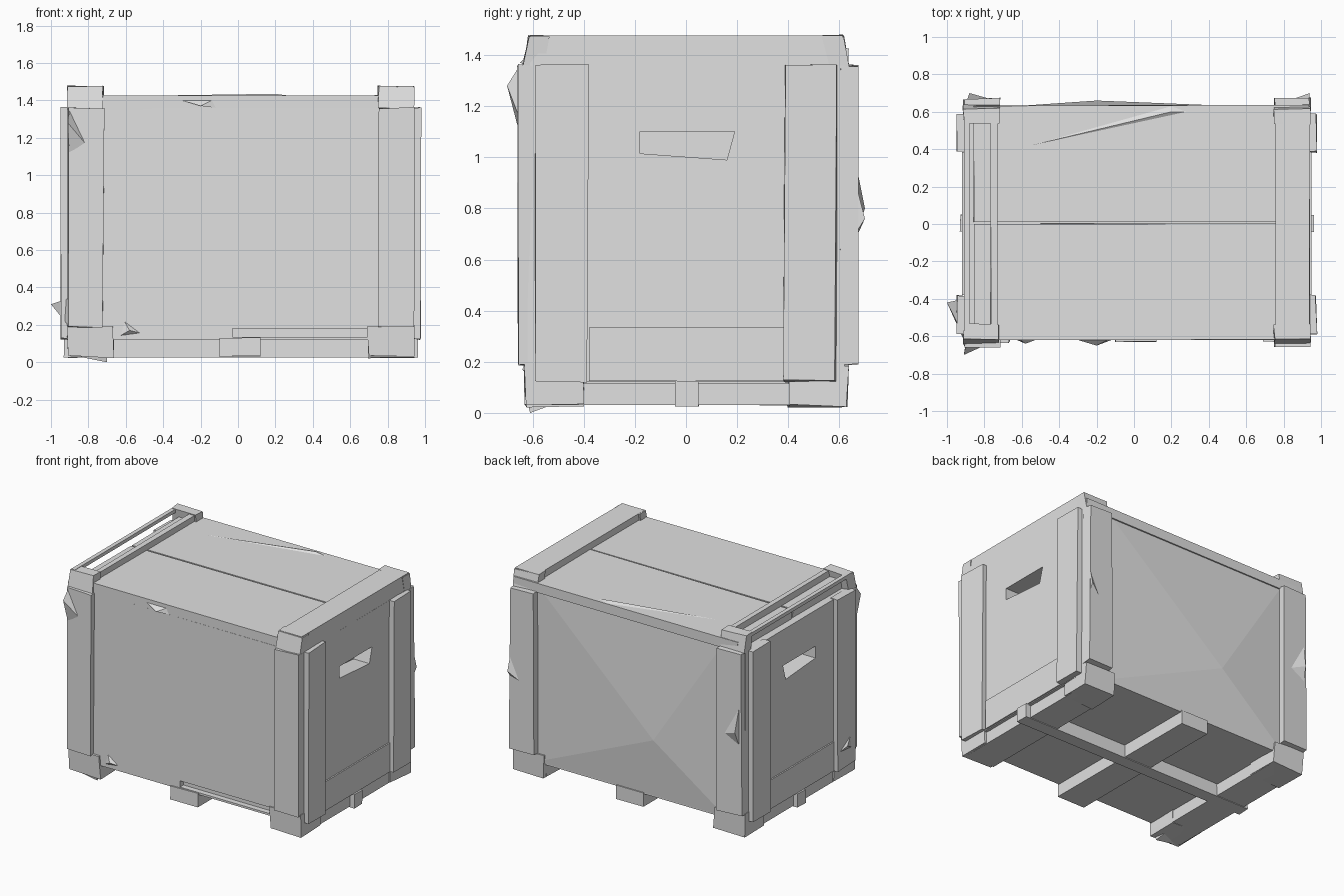
import bpy
import bmesh
import random
from mathutils import Vector

random.seed(4)
cube = bpy.data.objects.get("Cube")
if cube:
    bpy.data.objects.remove(cube, do_unlink=True)

grey = bpy.data.materials.new("plain grey")
grey.use_nodes = True
grey.diffuse_color = (0.75, 0.75, 0.75, 1)
grey.node_tree.nodes["Principled BSDF"].inputs["Base Color"].default_value = (0.75, 0.75, 0.75, 1)

CX = 0.015  # middle of the crate along its length


def finish(name, bm):
    bmesh.ops.recalc_face_normals(bm, faces=bm.faces)
    mesh = bpy.data.meshes.new(name)
    bm.to_mesh(mesh)
    bm.free()
    mesh.materials.append(grey)
    ob = bpy.data.objects.new(name, mesh)
    bpy.context.scene.collection.objects.link(ob)
    return ob


def box(name, x, y, z, wear=0.0):
    """Board between three (low, high) ranges, its corners nudged by wear."""
    bm = bmesh.new()
    bmesh.ops.create_cube(bm, size=1)
    for v in bm.verts:
        for i, (a, b) in enumerate((x, y, z)):
            v.co[i] = a + (b - a) * (v.co[i] + 0.5) + random.uniform(-wear, wear)
    return finish(name, bm)


def span(side, a, b, mid=0.0):
    """Range a..b mirrored to one side of mid."""
    return tuple(sorted((mid + side * a, mid + side * b)))


def splinter(name, points):
    bm = bmesh.new()
    bm.faces.new([bm.verts.new(p) for p in points[:3]])
    tip = bm.verts.new(points[3])
    for e in list(bm.edges):
        bm.faces.new((*e.verts, tip))
    return finish(name, bm)


def cut(target, cutter):
    cutter.hide_render = True
    cutter.hide_viewport = True
    mod = target.modifiers.new("cut", "BOOLEAN")
    mod.object = cutter
    mod.solver = "EXACT"


# Main box with hand holes and a broken slot along the front
body = box("crate_body", (CX - 0.925, CX + 0.925), (-0.62, 0.62), (0.12, 1.36))
for s, label in ((1, "right"), (-1, "left")):
    cutter = box("hand_hole_cutter_" + label, span(s, 0.80, 1.1, CX), (-0.18, 0.19), (1.0, 1.1))
    for v in cutter.data.vertices:
        if v.co.z < 1.05:
            v.co.z += -0.01 if v.co.y > 0 else 0.015
            v.co.y -= 0.03 if v.co.y > 0 else 0
    cut(body, cutter)
cut(body, box("front_slot_cutter", (-0.03, 0.70), (-0.8, -0.58), (0.135, 0.18)))

# Lid of two thick planks with a narrow seam, short of the broken left end
for s, label in ((1, "back"), (-1, "front")):
    box("lid_plank_" + label, (CX - 0.87, CX + 0.92), span(s, 0.006, 0.627, 0.007),
        (1.355, 1.425), 0.003)

# Back sheet, buckled outwards
bm = bmesh.new()
sheet = [(-0.75, 0.622, 0.13), (0.75, 0.622, 0.13), (0.75, 0.622, 1.40), (-0.75, 0.622, 1.40)]
face = bm.faces.new([bm.verts.new(p) for p in sheet])
poked = bmesh.ops.poke(bm, faces=[face])
poked["verts"][0].co = Vector((-0.2, 0.66, 0.55))
finish("back_sheet", bm)

# Upright boards on every face, plus corner feet and end boards
for sx, xl in ((1, "right"), (-1, "left")):
    long_x = span(sx, 0.735, 0.925, CX)
    for sy, yl, proud in ((1, "back", 0.67), (-1, "front", 0.657)):
        tag = "_" + yl + "_" + xl
        box("long_side_post" + tag, long_x, span(sy, 0.60, proud), (0.19, 1.36), 0.006)
        box("end_post" + tag, span(sx, 0.90, 0.96, CX), span(sy, 0.385, 0.585),
            (0.125, 1.36), 0.006)
        box("corner_foot" + tag, span(sx, 0.68, 0.925, CX), span(sy, 0.40, 0.63),
            (0.028, 0.19), 0.008)
        cap = box("corner_cap" + tag, long_x, span(sy, 0.56, 0.64), (1.355, 1.475), 0.005)
        for v in cap.data.vertices:  # caps lean in towards the top
            if v.co.z > 1.4:
                v.co.y -= sy * 0.025
    box("end_kick_board_" + xl, span(sx, 0.90, 0.935, CX), (-0.38, 0.385), (0.125, 0.335))
    box("base_end_board_" + xl, span(sx, 0.68, 0.91, CX), (-0.60, 0.60), (0.03, 0.115))

# Right top batten is whole, the left one is broken down to two rails
box("top_batten_right", (0.76, 0.94), (-0.61, 0.61), (1.36, 1.475), 0.003)
box("top_rail_outer_left", (-0.91, -0.88), (-0.61, 0.61), (1.45, 1.475))
box("top_rail_inner_left", (-0.765, -0.73), (-0.61, 0.61), (1.42, 1.47), 0.004)

# Base cross
box("base_cross_board", (-0.10, 0.12), (-0.63, 0.63), (0.03, 0.13), 0.003)
box("base_runner", (-0.93, 0.96), (-0.04, 0.05), (0.027, 0.125), 0.003)

# Torn splinters along the edges
splinter("splinter_low_left", [(-0.91, -0.62, 0.20), (-0.91, -0.40, 0.22),
                               (-0.91, -0.60, 0.34), (-1.0, -0.42, 0.31)])
splinter("splinter_front_top", [(-0.30, -0.62, 1.40), (-0.12, -0.62, 1.36),
                                (-0.14, -0.62, 1.40), (-0.20, -0.65, 1.37)])
splinter("splinter_front_low", [(-0.65, -0.61, 0.13), (-0.50, -0.61, 0.15),
                                (-0.62, -0.61, 0.24), (-0.58, -0.64, 0.17)])
splinter("splinter_lid", [(-0.55, 0.42, 1.424), (0.28, 0.60, 1.424),
                          (0.20, 0.63, 1.424), (0.20, 0.60, 1.435)])
splinter("splinter_right_back", [(0.93, 0.60, 0.60), (0.80, 0.65, 0.65),
                                 (0.93, 0.60, 1.15), (0.94, 0.70, 0.76)])
splinter("splinter_front_post", [(-0.90, -0.64, 1.05), (-0.80, -0.65, 1.15),
                                 (-0.90, -0.65, 1.36), (-0.91, -0.70, 1.28)])
splinter("splinter_left_back", [(-0.90, 0.63, 0.60), (-0.74, 0.66, 0.75),
                                (-0.90, 0.64, 1.10), (-0.88, 0.70, 0.80)])
splinter("splinter_foot", [(-0.90, -0.62, 0.04), (-0.70, -0.62, 0.04),
                           (-0.72, -0.50, 0.04), (-0.70, -0.61, 0.0)])
